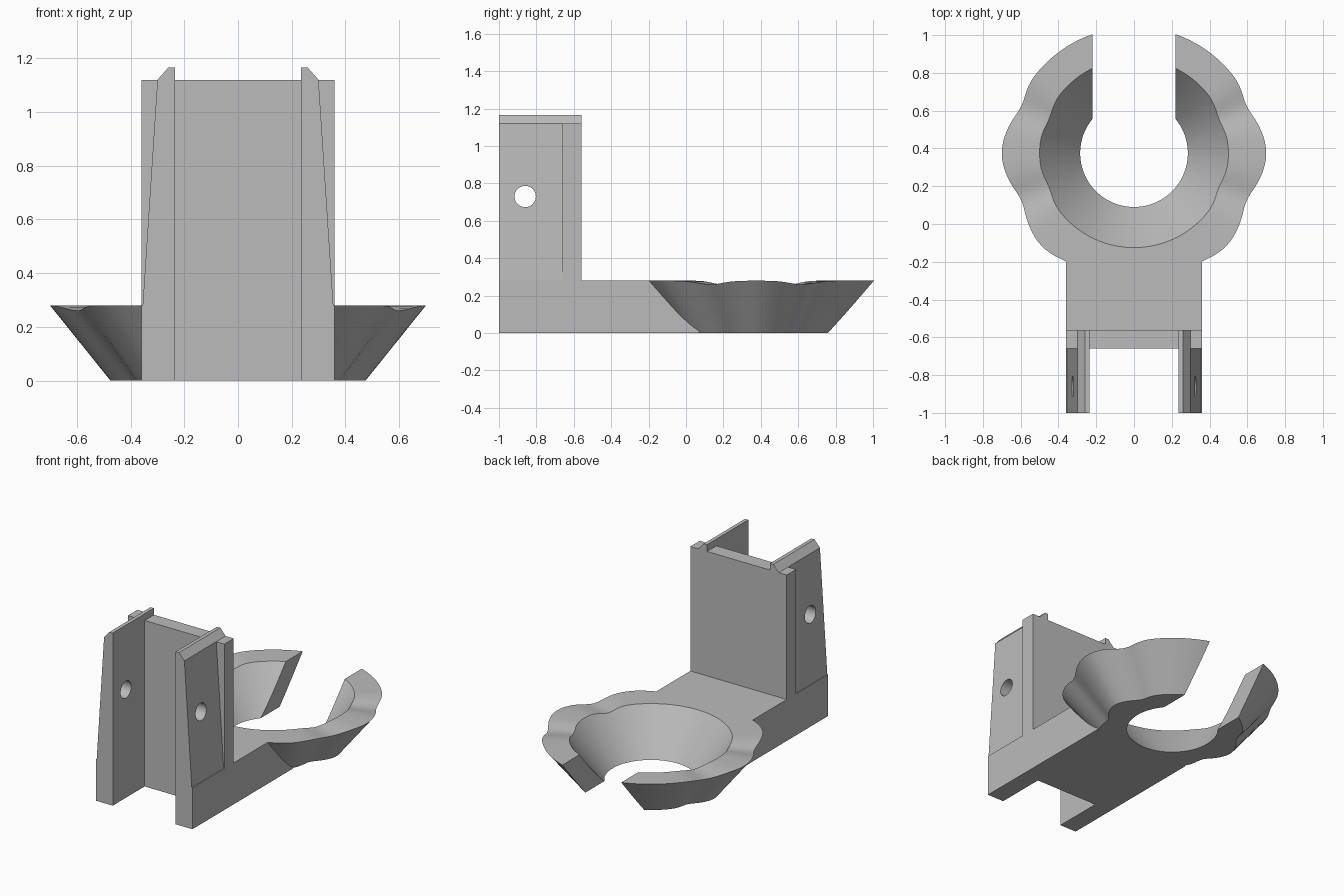
import bpy, bmesh
from math import sin, cos, exp, radians, pi
from mathutils import Vector

if "Cube" in bpy.data.objects:
    bpy.data.objects.remove(bpy.data.objects["Cube"])

N = 144          # segments round the bowl
CY = 0.375       # bowl centre in y
H = 0.28         # height of arm and bowl

grey = bpy.data.materials.new("grey plastic")
grey.diffuse_color = (0.5, 0.5, 0.5, 1)
grey.use_nodes = True
grey.node_tree.nodes["Principled BSDF"].inputs["Base Color"].default_value = grey.diffuse_color


def finish(name, bm):
    bmesh.ops.recalc_face_normals(bm, faces=bm.faces)
    me = bpy.data.meshes.new(name)
    bm.to_mesh(me)
    bm.free()
    me.materials.append(grey)
    ob = bpy.data.objects.new(name, me)
    bpy.context.collection.objects.link(ob)
    return ob


def prism(name, pts, extrude):
    bm = bmesh.new()
    f = bm.faces.new([bm.verts.new(p) for p in pts])
    r = bmesh.ops.extrude_face_region(bm, geom=[f])
    vs = [v for v in r["geom"] if isinstance(v, bmesh.types.BMVert)]
    bmesh.ops.translate(bm, verts=vs, vec=Vector(extrude))
    return finish(name, bm)


def box(name, x0, x1, y0, y1, z0, z1):
    return prism(name, [(x0, y0, z0), (x1, y0, z0), (x1, y1, z0), (x0, y1, z0)],
                 (0, 0, z1 - z0))


def loft(name, rings):
    """Closed solid through rings of N points, capped at both ends."""
    bm = bmesh.new()
    loops = [[bm.verts.new(p) for p in ring] for ring in rings]
    for a, b in zip(loops, loops[1:]):
        for i in range(N):
            j = (i + 1) % N
            bm.faces.new((a[i], a[j], b[j], b[i]))
    for loop in (loops[0], loops[-1]):
        c = bm.verts.new(sum((v.co for v in loop), Vector()) / N)
        for i in range(N):
            bm.faces.new((loop[i], loop[(i + 1) % N], c))
    return finish(name, bm)


def combine(target, tool, operation):
    m = target.modifiers.new("join", 'BOOLEAN')
    m.operation, m.solver, m.object = operation, 'EXACT', tool
    bpy.context.view_layer.objects.active = target
    bpy.ops.object.modifier_apply(modifier=m.name)
    bpy.data.objects.remove(tool)


def bump(a, centre, width):
    return exp(-((a - centre) / width) ** 2)


def side_angle(i):
    """Angle above the x axis in degrees, the same on left and right."""
    t = 2 * pi * i / N
    a = (360.0 * i / N + 180) % 360 - 180
    return t, (a if abs(a) <= 90 else (180 - a if a > 0 else -180 - a))


def ring(radius, height):
    out = []
    for i in range(N):
        t, a = side_angle(i)
        r = radius(a)
        out.append((r * cos(t), CY + r * sin(t), height(a)))
    return out


# Scalloped bowl: lobed flared wall with a rim that dips between lobes
def rim_z(a):
    return round(H - 0.02 * bump(abs(a), 22, 9), 4)


def lobe(a):
    return (0.667 + 0.033 * bump(a, 0, 13) + 0.026 * bump(a, -46, 12)
            - 0.022 * bump(abs(a), 23, 8))


bracket = loft("clip_bracket", [
    ring(lambda a: lobe(a) - 0.225, lambda a: 0),
    ring(lobe, rim_z),
    ring(lambda a: 0.3, rim_z),
])

# Forked arm
half = [(0.36, 0.07), (0.36, -1), (0.235, -1), (0.235, -0.66)]
outline = half + [(-x, y) for x, y in reversed(half)]
combine(bracket, prism("arm", [(x, y, 0) for x, y in outline], (0, 0, H)), 'UNION')

# Upright back plate
combine(bracket, box("back_plate", -0.36, 0.36, -0.66, -0.56, 0.1, 1.12), 'UNION')

# Tapered cheeks with chamfered tops
cheek = [(0.235, 0.2), (0.355, 0.2), (0.355, H), (0.30, 1.12), (0.26, 1.165), (0.235, 1.165)]
for s in (1, -1):
    combine(bracket, prism("cheek", [(s * x, -1, z) for x, z in cheek], (0, 0.44, 0)), 'UNION')

# Conical opening of the bowl
slope = 0.215 / H
combine(bracket, loft("opening", [
    ring(lambda a: 0.285 - 0.1 * slope, lambda a: -0.1),
    ring(lambda a: 0.285 + 0.4 * slope, lambda a: 0.4),
]), 'DIFFERENCE')

# Entry slot at the back of the bowl
combine(bracket, box("entry_slot", -0.22, 0.22, CY, 1.3, -0.1, 0.5), 'DIFFERENCE')

# Pin hole through both cheeks
pin = [(-0.5, -0.86 + 0.057 * cos(radians(a)), 0.73 + 0.057 * sin(radians(a)))
       for a in range(0, 360, 10)]
combine(bracket, prism("pin_hole", pin, (1, 0, 0)), 'DIFFERENCE')

bpy.ops.object.select_all(action='DESELECT')
bracket.select_set(True)
bpy.context.view_layer.objects.active = bracket
bpy.ops.object.shade_smooth_by_angle(angle=radians(25))
